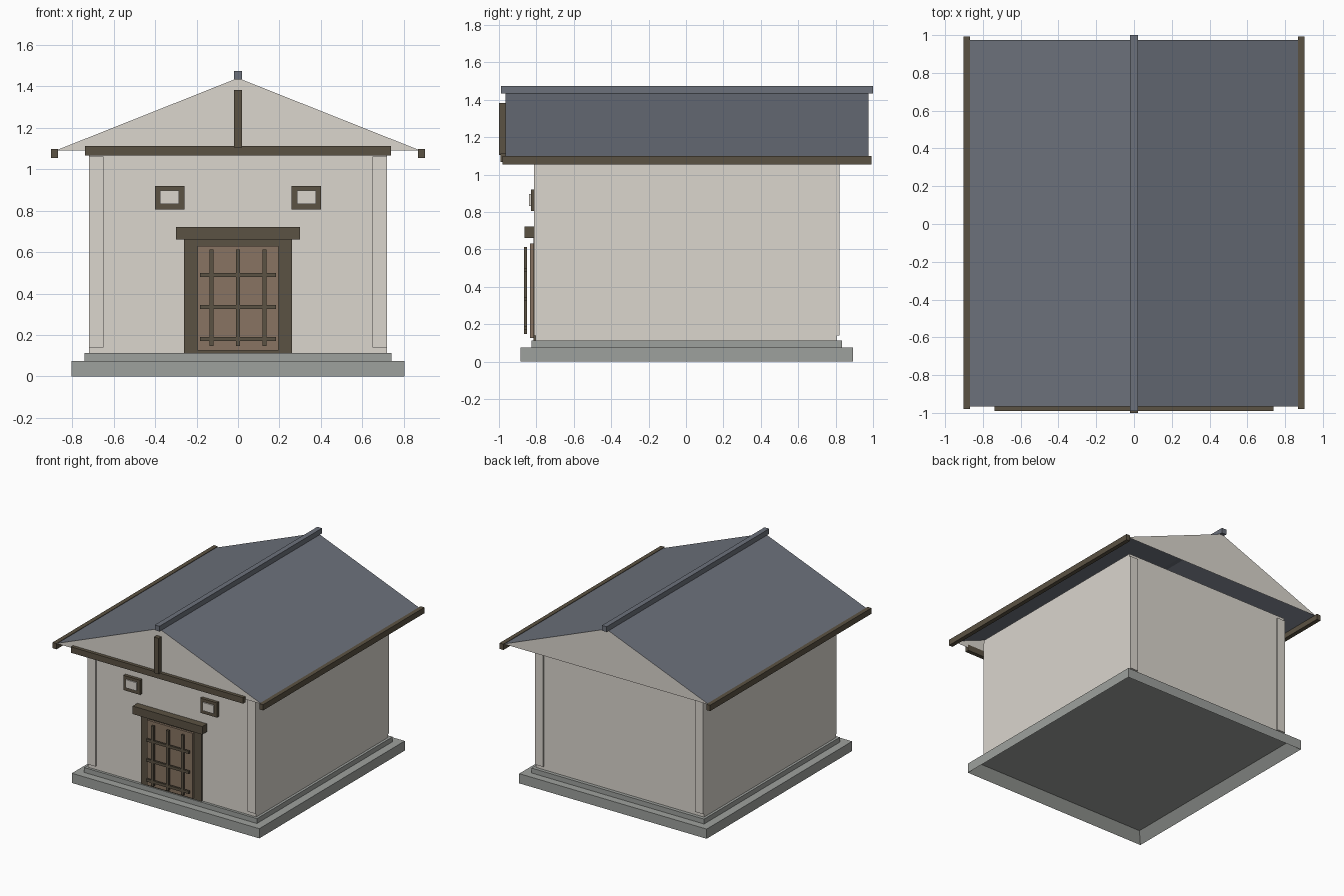
import bpy
import bmesh

cube = bpy.data.objects.get("Cube")
if cube:
    bpy.data.objects.remove(cube, do_unlink=True)


def material(name, rgb):
    """Flat material from 0-255 display values."""
    linear = [((c / 255 + 0.055) / 1.055) ** 2.4 for c in rgb] + [1]
    mat = bpy.data.materials.new(name)
    mat.use_nodes = True
    mat.diffuse_color = linear
    bsdf = mat.node_tree.nodes["Principled BSDF"]
    bsdf.inputs["Base Color"].default_value = linear
    bsdf.inputs["Roughness"].default_value = 0.9
    return mat


PLASTER = material("plaster", (219, 214, 206))
STONE = material("stone", (158, 161, 157))
SLATE = material("slate", (108, 113, 123))
WOOD = material("dark wood", (91, 82, 67))
DOOR = material("door brown", (136, 116, 98))


def add(name, bm, *mats):
    mesh = bpy.data.meshes.new(name)
    bm.to_mesh(mesh)
    bm.free()
    for mat in mats:
        mesh.materials.append(mat)
    obj = bpy.data.objects.new(name, mesh)
    bpy.context.collection.objects.link(obj)


def box_mesh(xs, ys, zs):
    """Box spanning the given (low, high) range on each axis."""
    bm = bmesh.new()
    bmesh.ops.create_cube(bm, size=1)
    for v in bm.verts:
        v.co = [lo + (hi - lo) * (c + 0.5) for c, (lo, hi) in zip(v.co, (xs, ys, zs))]
    bm.normal_update()
    return bm


def box(name, xs, ys, zs, mat):
    add(name, box_mesh(xs, ys, zs), mat)


def sym(half):
    return (-half, half)


def underside(bm):
    return [f for f in bm.faces if f.normal.z < -0.9]


# Foundation course with a recessed underside
bm = box_mesh(sym(0.803), (-0.886, 0.894), (0, 0.075))
floor = underside(bm)
bmesh.ops.inset_region(bm, faces=floor, thickness=0.08)
bmesh.ops.translate(bm, vec=(0, 0, 0.072), verts=floor[0].verts)
add("foundation", bm, STONE)

# Step and walls
box("foundation_step", sym(0.74), (-0.825, 0.835), (0.073, 0.113), STONE)
box("walls", sym(0.72), (-0.805, 0.808), (0.11, 1.085), PLASTER)

# Shallow corner pilasters on the front and back
for side, sx in (("left", 1), ("right", -1)):
    for end, ys in (("front", (-0.814, -0.80)), ("back", (0.80, 0.82))):
        box(f"{end}_{side}_pilaster", sorted((sx * 0.65, sx * 0.72)), ys,
            (0.14, 1.06), PLASTER)

# Gabled roof shell: slate slopes, plaster gable ends, open underneath
bm = bmesh.new()
gable = bm.faces.new([bm.verts.new(p) for p in
                      ((-0.88, -0.965, 1.09), (0.88, -0.965, 1.09), (0, -0.965, 1.44))])
new = bmesh.ops.extrude_face_region(bm, geom=[gable], use_keep_orig=True)["geom"]
bmesh.ops.translate(bm, vec=(0, 1.94, 0),
                    verts=[g for g in new if isinstance(g, bmesh.types.BMVert)])
bmesh.ops.recalc_face_normals(bm, faces=bm.faces)
bm.normal_update()
bmesh.ops.delete(bm, geom=underside(bm), context='FACES_ONLY')
for f in bm.faces:
    f.material_index = 1 if abs(f.normal.y) > 0.9 else 0
add("roof", bm, SLATE, PLASTER)
box("ridge_cap", sym(0.02), (-0.99, 1.0), (1.433, 1.473), SLATE)

# Eave beams and front gable timbers
for side, sx in (("left", 1), ("right", -1)):
    box(f"{side}_eave_beam", sorted((sx * 0.869, sx * 0.902)), (-0.98, 0.993),
        (1.053, 1.098), WOOD)
box("gable_beam", sym(0.738), (-0.991, -0.96), (1.066, 1.112), WOOD)
box("gable_post", sym(0.02), (-1.0, -0.96), (1.105, 1.383), WOOD)

# Small framed windows
for side, sx in (("left", 1), ("right", -1)):
    box(f"{side}_window_frame", sorted((sx * 0.258, sx * 0.40)), (-0.83, -0.80),
        (0.806, 0.92), WOOD)
    box(f"{side}_window_pane", sorted((sx * 0.284, sx * 0.376)), (-0.839, -0.826),
        (0.833, 0.897), PLASTER)

# Door with frame, lintel and lattice
box("door_frame", sym(0.26), (-0.816, -0.80), (0.112, 0.665), WOOD)
box("door_panel", sym(0.195), (-0.833, -0.81), (0.125, 0.63), DOOR)
box("door_lintel", sym(0.298), (-0.863, -0.80), (0.66, 0.722), WOOD)
for i in (-1, 0, 1):
    x, z = i * 0.128, 0.335 + i * 0.155
    box(f"lattice_upright_{i + 2}", (x - 0.01, x + 0.01), (-0.866, -0.849),
        (0.147, 0.612), WOOD)
    box(f"lattice_rail_{i + 2}", sym(0.183), (-0.865, -0.85),
        (z - 0.01, z + 0.01), WOOD)
